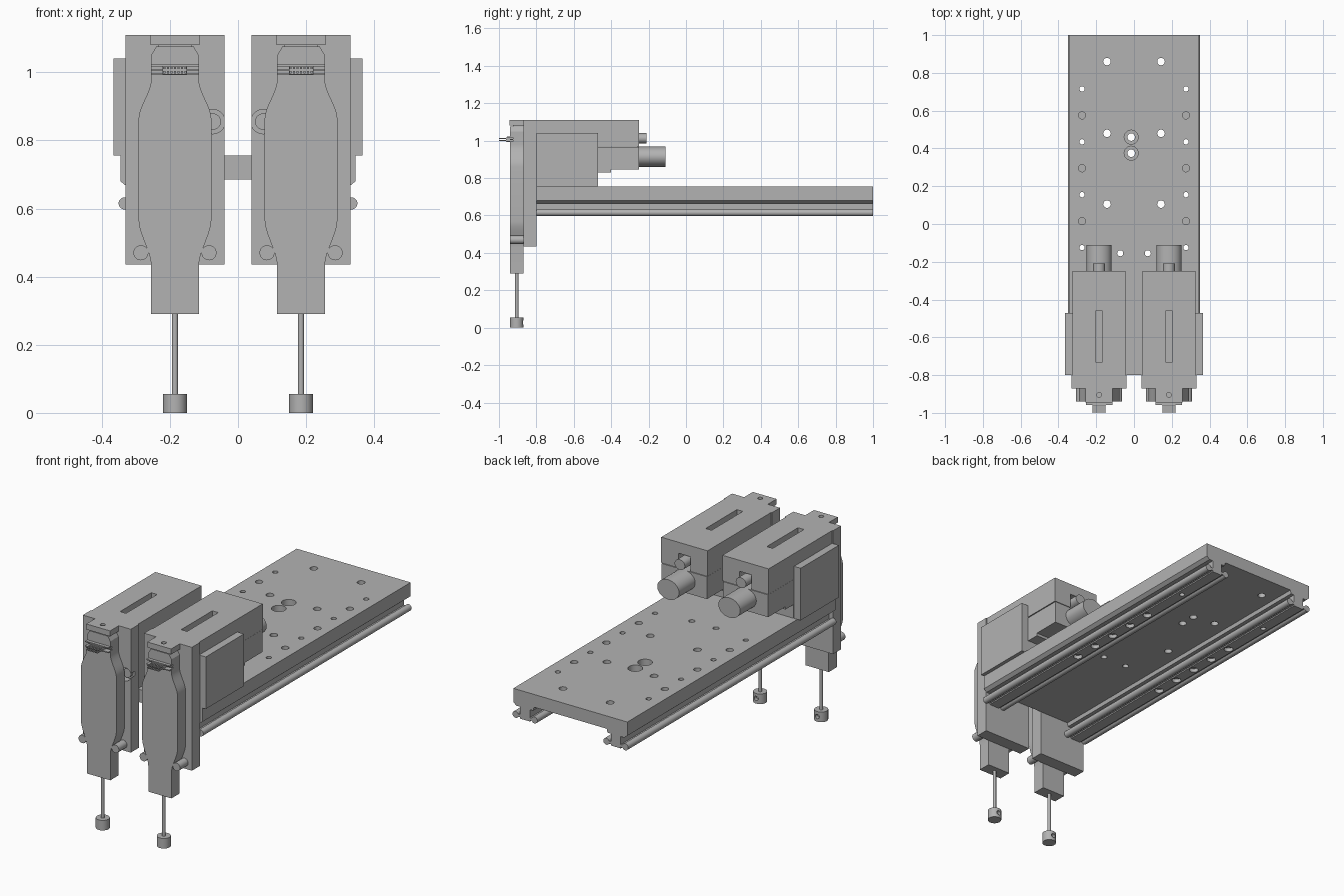
import bpy, bmesh, math
from mathutils import Matrix, Vector

cube = bpy.data.objects.get("Cube")
if cube:
    bpy.data.objects.remove(cube, do_unlink=True)

GREY = (0.45, 0.45, 0.45, 1)
mat = bpy.data.materials.new("plain grey metal")
mat.use_nodes = True
mat.diffuse_color = GREY
mat.node_tree.nodes["Principled BSDF"].inputs["Base Color"].default_value = GREY


def finish(name, bm):
    bmesh.ops.recalc_face_normals(bm, faces=bm.faces[:])
    me = bpy.data.meshes.new(name)
    bm.to_mesh(me)
    bm.free()
    me.materials.append(mat)
    ob = bpy.data.objects.new(name, me)
    bpy.context.collection.objects.link(ob)
    return ob


def box(name, x, y, z):
    """Box from three (low, high) ranges."""
    bm = bmesh.new()
    bmesh.ops.create_cube(bm, size=1)
    for v in bm.verts:
        v.co = Vector([(a + b) / 2 + c * (b - a) for (a, b), c in zip((x, y, z), v.co)])
    return finish(name, bm)


def rod(name, axis, start, length, r, squash=1, segs=28):
    """Cylinder from a start point along +x, +y or +z."""
    bm = bmesh.new()
    bmesh.ops.create_cone(bm, cap_ends=True, segments=segs, radius1=r, radius2=r, depth=length)
    d = Vector([float(a == axis) for a in "xyz"])
    turn = d.to_track_quat("Z", "Y").to_matrix().to_4x4()
    bm.transform(Matrix.Translation(Vector(start) + d * length / 2)
                 @ Matrix.Diagonal((1, 1, squash, 1)) @ turn)
    return finish(name, bm)


def extrude(name, pts, low, high):
    """Extrude an x-z outline along y."""
    bm = bmesh.new()
    f = bm.faces.new([bm.verts.new((x, low, z)) for x, z in pts])
    res = bmesh.ops.extrude_face_region(bm, geom=[f])
    verts = [g for g in res["geom"] if isinstance(g, bmesh.types.BMVert)]
    bmesh.ops.translate(bm, verts=verts, vec=(0, high - low, 0))
    return finish(name, bm)


def cut(target, cutter):
    m = target.modifiers.new("cut", "BOOLEAN")
    m.object, m.operation, m.solver = cutter, "DIFFERENCE", "EXACT"
    bpy.context.view_layer.objects.active = target
    bpy.ops.object.modifier_apply(modifier=m.name)
    bpy.data.objects.remove(cutter, do_unlink=True)


def hole(target, axis, start, length, r):
    cut(target, rod("cutter", axis, start, length, r, segs=20))


# Base plate with chamfered lower edges
half = [(0.327, 0.665), (0.345, 0.68), (0.345, 0.755)]
inner = [(0.22, 0.685), (0.225, 0.665)]
right_half = inner + half
plate = extrude("base_plate", right_half + [(-x, z) for x, z in reversed(right_half)], -0.8, 1)
for s in (-1, 1):
    for y in (0.86, 0.48, 0.105):
        hole(plate, "z", (s * 0.143, y, 0.6), 0.3, 0.02)
    hole(plate, "z", (s * 0.073, -0.155, 0.6), 0.3, 0.016)
for y in (0.46, 0.375):
    hole(plate, "z", (-0.015, y, 0.6), 0.3, 0.02)
    hole(plate, "z", (-0.015, y, 0.72), 0.1, 0.037)

# Guide rails under the plate: web, arms and two round tracks each
for s, side in ((-1, "right"), (1, "left")):
    cx = s * 0.275
    web = [(0.03, 0.6), (0.03, 0.607), (0.05, 0.607), (0.05, 0.621), (0.03, 0.621), (0.03, 0.67)]
    rail = extrude(side + "_rail",
                   [(cx + x, z) for x, z in web] + [(cx - x, z) for x, z in reversed(web)], -0.8, 1)
    for t, where in ((-1, "inner"), (1, "outer")):
        rod(f"{side}_{where}_track", "y", (cx + s * t * 0.0575, -0.8, 0.615), 1.8, 0.018)
    for i in range(7):
        y = 0.715 - i * 0.14
        if i % 2:
            hole(plate, "z", (cx, y, 0.72), 0.1, 0.019)
        else:
            hole(plate, "z", (cx, y, 0.5), 0.4, 0.014)
            hole(rail, "z", (cx, y, 0.5), 0.4, 0.014)
        hole(rail, "z", (cx, y, 0.58), 0.04, 0.023)


def arm_outline(c):
    """Arm half-width eases from narrow to wide and back, mirrored about c."""
    def ease(t):
        return t * t * (3 - 2 * t)
    n = 10
    pts = [(0.07, 0.29)]
    pts += [(0.07 + 0.037 * ease(i / n), 0.43 + 0.14 * i / n) for i in range(n + 1)]
    pts += [(0.107 - 0.037 * ease(i / n), 0.86 + 0.12 * i / n) for i in range(n + 1)]
    pts += [(0.07, 1.05), (0.055, 1.075)]
    return [(c + x, z) for x, z in pts] + [(c - x, z) for x, z in reversed(pts)]


# Two matching heads
for s, side in ((-1, "right"), (1, "left")):
    c = s * 0.185

    def span(w, mid=c):
        return (mid - w, mid + w)

    # Upright face block with breakout counterbores
    block = box(side + "_face_block", span(0.145), (-0.87, -0.8), (0.435, 1.11))
    body = box(side + "_body_upper", span(0.14), (-0.8, -0.25), (0.97, 1.11))
    for t in (-1, 1):
        x = c + t * 0.111
        hole(block, "y", (x, -0.9, 1.07), 0.3, 0.017)
        hole(body, "y", (x, -0.9, 1.07), 0.8, 0.017)
        for z in (1.07, 0.855):
            hole(block, "y", (x, -0.9, z), 0.065, 0.036)
        rod(f"{side}_upper_screw_{t + 2}", "y", (x, -0.855, 0.855), 0.03, 0.024)
        rod(f"{side}_lower_peg_{t + 2}", "y", (c + t * 0.1, -0.94, 0.47), 0.08, 0.022)

    # Body: top slot, cross hole and rear socket
    cut(body, box("cutter", span(0.018), (-0.73, -0.46), (1.05, 1.2)))
    cut(body, box("cutter", span(0.036), (-0.36, -0.2), (0.9, 1.05)))
    hole(body, "x", (c - 0.2, -0.57, 1.075), 0.4, 0.017)
    box(side + "_body_lower", span(0.137), (-0.8, -0.47), (0.755, 0.97))
    box(side + "_body_step", span(0.137), (-0.47, -0.4), (0.83, 0.967))
    box(side + "_motor_mount", span(0.137), (-0.4, -0.25), (0.845, 0.967))
    box(side + "_side_panel", sorted((s * 0.325, s * 0.365)), (-0.8, -0.47), (0.755, 1.04))
    rod(side + "_motor", "y", (c, -0.26, 0.914), 0.15, 0.066, 0.82)
    rod(side + "_rear_plug", "y", (c, -0.37, 1.012), 0.16, 0.031, 0.9)

    # Front arm with grooves around the connector
    arm = extrude(side + "_arm", arm_outline(c), -0.94, -0.87)
    for z in (1.0, 1.014):
        cut(arm, box("cutter", span(0.09), (-0.96, -0.925), (z - 0.004, z + 0.004)))
    hole(arm, "x", (c - 0.2, -0.91, 1.005), 0.4, 0.007)
    for t in (-1, 1):
        hole(arm, "z", (c + t * 0.042, -0.905, 0.25), 0.08, 0.012)
    box(side + "_connector_strip", span(0.07), (-0.957, -0.935), (0.992, 0.998))
    box(side + "_connector_top_strip", span(0.07), (-0.957, -0.935), (1.016, 1.022))
    box(side + "_connector", span(0.036), (-0.962, -0.92), (0.993, 1.018))
    for i in range(7):
        for z in (1.0, 1.012):
            box(f"{side}_pin_{i}", span(0.003, c + (i - 3) * 0.0105), (-1, -0.95), (z - 0.003, z + 0.003))

    # Top cap over the arm
    cap = box(side + "_top_cap", span(0.072), (-0.945, -0.86), (1.08, 1.11))
    hole(cap, "z", (c, -0.905, 1.06), 0.1, 0.013)
    box(side + "_cap_neck", span(0.05), (-0.925, -0.865), (1.06, 1.085))

    # Plunger rod and drilled foot
    rod(side + "_plunger", "z", (c, -0.905, 0.04), 0.27, 0.009)
    foot = rod(side + "_foot", "z", (c, -0.905, 0), 0.055, 0.035)
    hole(foot, "x", (c + 0.01, -0.905, 0.028), 0.1, 0.012)
    hole(foot, "y", (c, -0.89, 0.028), 0.1, 0.012)

# Smooth round surfaces, keep edges sharp
bpy.ops.object.select_all(action="DESELECT")
for ob in bpy.context.scene.objects:
    if ob.type == "MESH" and ob.data.materials and ob.data.materials[0] == mat:
        ob.select_set(True)
        bpy.context.view_layer.objects.active = ob
bpy.ops.object.shade_smooth_by_angle(angle=math.radians(30))
